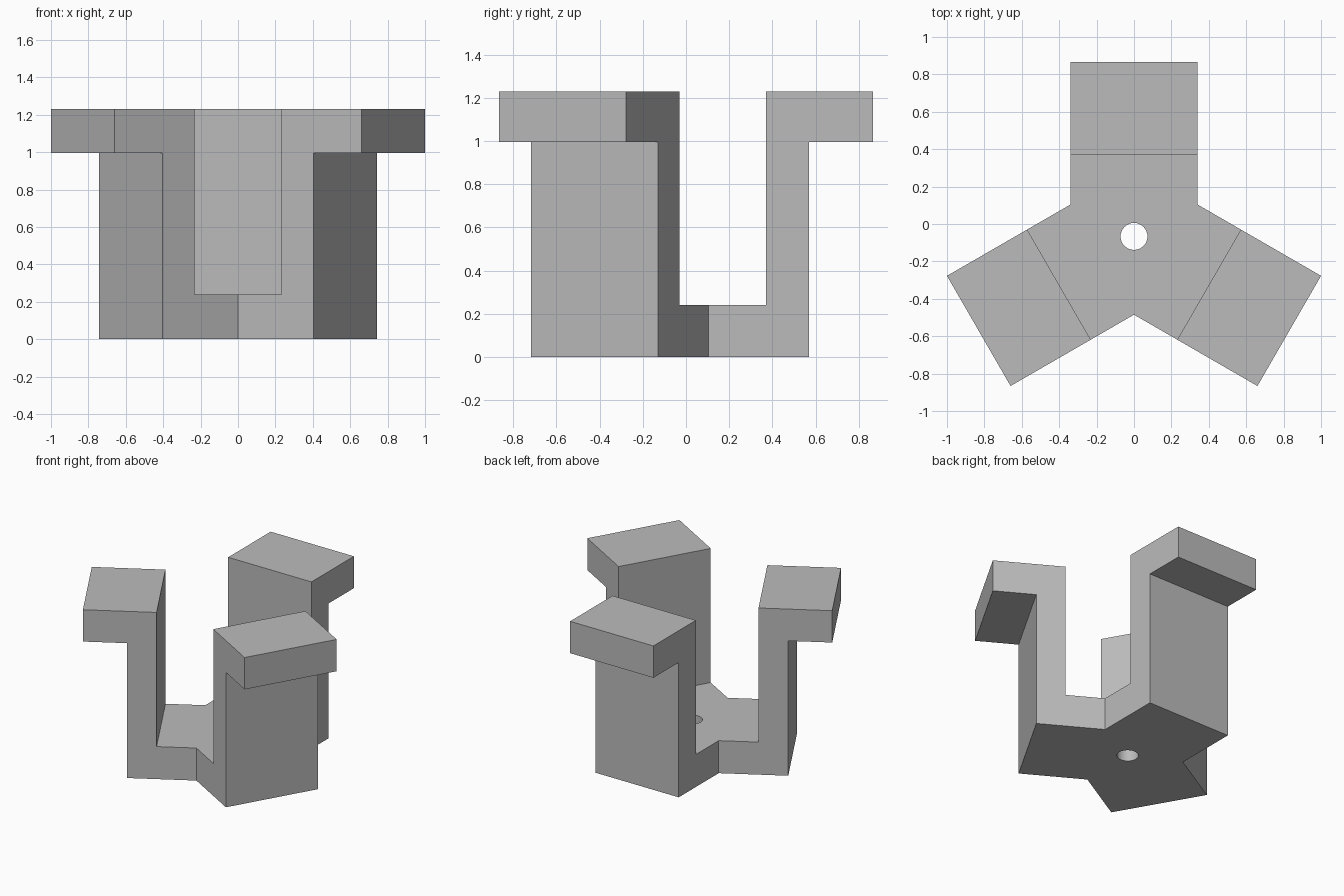
import bpy
import bmesh
import math
from mathutils import Matrix, Vector

cube = bpy.data.objects.get("Cube")
if cube:
    bpy.data.objects.remove(cube, do_unlink=True)

HALF_W = 0.34                               # half width of an arm
CENTRE_Y = -0.0924                          # where the three arms meet
NOTCH_R = HALF_W / math.cos(math.radians(30))
HUB_R = NOTCH_R / 2                         # where each arm leaves the hub
POST_IN, POST_OUT, TIP = 0.4634, 0.663, 0.9584
FOOT_Z, LIP_Z, TOP_Z = 0.24, 0.995, 1.23
HOLE_R, HOLE_Y = 0.072, 0.026               # hole position relative to the hub

bm = bmesh.new()


def loop_edges(points):
    verts = [bm.verts.new(p) for p in points]
    return [bm.edges.new((v, verts[i - 1])) for i, v in enumerate(verts)]


# Hub: a triangular plate with a round hole, left open where the arms join
corners = [Vector((NOTCH_R * math.cos(a), NOTCH_R * math.sin(a), 0))
           for a in (math.radians(30 + 120 * i) for i in range(3))]
hole = [Vector((HOLE_R * math.cos(a), HOLE_Y + HOLE_R * math.sin(a), 0))
        for a in (math.tau * i / 32 for i in range(32))]
bmesh.ops.triangle_fill(bm, edges=loop_edges(corners) + loop_edges(hole),
                        use_beauty=True)
base = bm.faces[:]
copy = bmesh.ops.extrude_face_region(bm, geom=base, use_keep_orig=True)
bmesh.ops.translate(bm, vec=(0, 0, FOOT_Z),
                    verts=[g for g in copy["geom"]
                           if isinstance(g, bmesh.types.BMVert)])
open_sides = [f for f in bm.faces
              if len(f.verts) == 4
              and all(v.co.length > HUB_R for v in f.verts)]
bmesh.ops.delete(bm, geom=open_sides, context="FACES_ONLY")

# Arms: foot, upright post and outward lip as one extruded side profile
profile = [(HUB_R, 0), (POST_OUT, 0), (POST_OUT, LIP_Z), (TIP, LIP_Z),
           (TIP, TOP_Z), (POST_IN, TOP_Z), (POST_IN, FOOT_Z), (HUB_R, FOOT_Z)]
for i in range(3):
    turn = Matrix.Rotation(math.radians(120 * i), 3, "Z")
    sides = [[bm.verts.new(turn @ Vector((x, r, z))) for r, z in profile]
             for x in (-HALF_W, HALF_W)]
    for side in sides:
        bm.faces.new(side)
    for k in range(len(profile) - 1):
        bm.faces.new((sides[0][k], sides[0][k + 1],
                      sides[1][k + 1], sides[1][k]))

# Weld the arms to the hub
bmesh.ops.remove_doubles(bm, verts=bm.verts[:], dist=0.0005)
bmesh.ops.recalc_face_normals(bm, faces=bm.faces[:])
bmesh.ops.translate(bm, verts=bm.verts[:], vec=(0, CENTRE_Y, 0))

mesh = bpy.data.meshes.new("three_arm_bracket")
bm.to_mesh(mesh)
bm.free()
bracket = bpy.data.objects.new("three_arm_bracket", mesh)
bpy.context.collection.objects.link(bracket)

# Plain grey finish
grey = bpy.data.materials.new("light_grey")
grey.use_nodes = True
colour = (0.5, 0.5, 0.5, 1)
grey.diffuse_color = colour
grey.node_tree.nodes["Principled BSDF"].inputs["Base Color"].default_value = colour
mesh.materials.append(grey)
